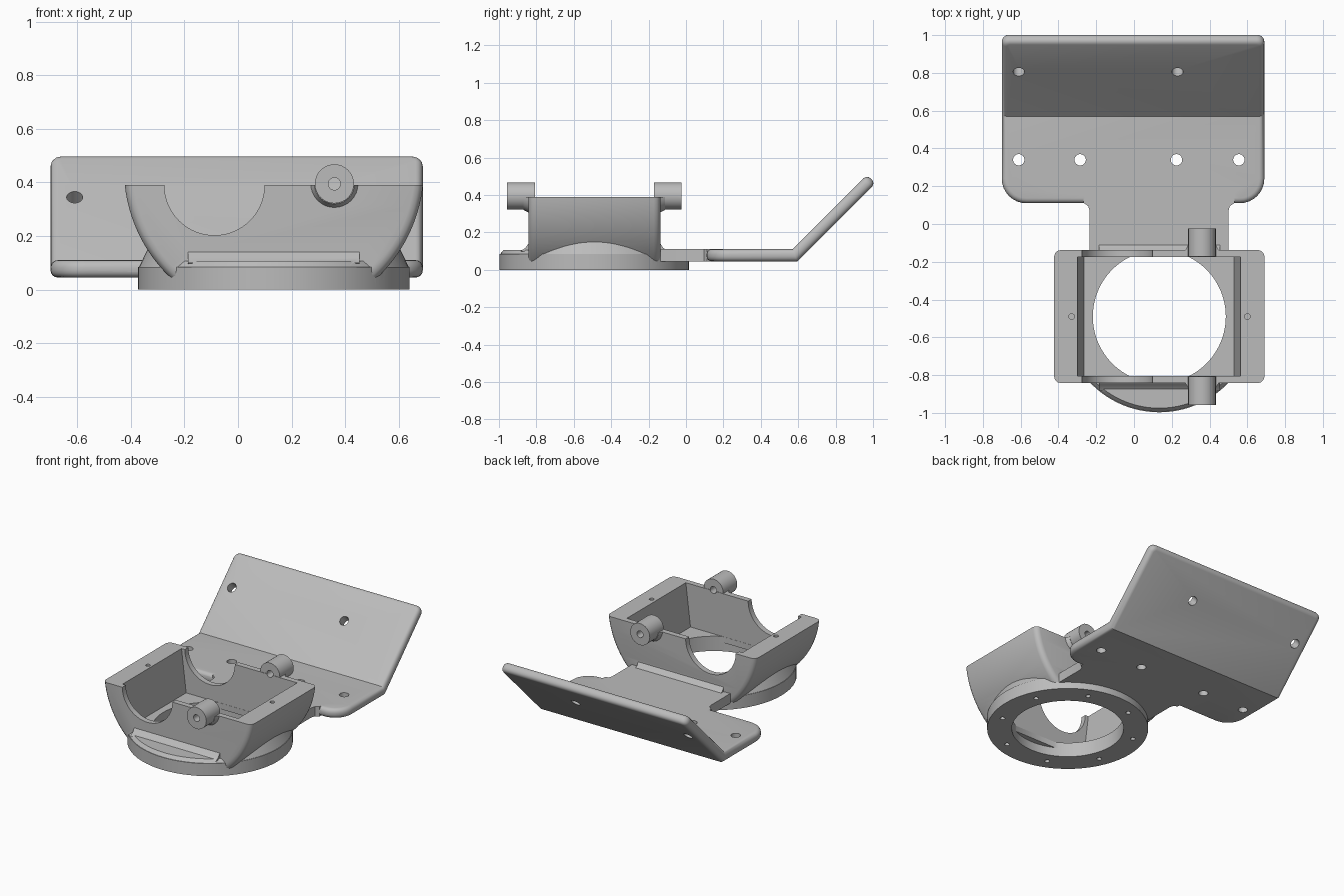
import bpy, bmesh, math
from mathutils import Vector, Matrix

if "Cube" in bpy.data.objects:
    bpy.data.objects.remove(bpy.data.objects["Cube"])

CX, CY = 0.134, -0.49      # centre of the round base
RIM = 0.39                 # top of the cradle
HALF = 0.3525              # half length of the cradle

grey = bpy.data.materials.new("plain_grey")
grey.use_nodes = True
grey.diffuse_color = (0.5, 0.5, 0.5, 1)
grey.node_tree.nodes["Principled BSDF"].inputs["Base Color"].default_value = (0.5, 0.5, 0.5, 1)


def finish(name, bm):
    bmesh.ops.recalc_face_normals(bm, faces=bm.faces)
    mesh = bpy.data.meshes.new(name)
    bm.to_mesh(mesh)
    bm.free()
    mesh.materials.append(grey)
    obj = bpy.data.objects.new(name, mesh)
    bpy.context.collection.objects.link(obj)
    return obj


def prism_bm(pts, axis, lo, hi):
    """Extrude a 2D outline along an axis."""
    place = {"x": lambda a, b, t: (t, a, b),
             "y": lambda a, b, t: (a, t, b),
             "z": lambda a, b, t: (a, b, t)}[axis]
    bm = bmesh.new()
    ends = [[bm.verts.new(place(a, b, t)) for a, b in pts] for t in (lo, hi)]
    for ring in ends:
        bm.faces.new(ring)
    for i in range(len(pts)):
        j = (i + 1) % len(pts)
        bm.faces.new((ends[0][i], ends[0][j], ends[1][j], ends[1][i]))
    bmesh.ops.recalc_face_normals(bm, faces=bm.faces)
    return bm


def prism(name, pts, axis, lo, hi):
    return finish(name, prism_bm(pts, axis, lo, hi))


def box(name, x0, x1, y0, y1, z0, z1):
    return prism(name, [(x0, y0), (x1, y0), (x1, y1), (x0, y1)], "z", z0, z1)


def rod(name, a, b, r1, r2=None, sides=32):
    a, b = Vector(a), Vector(b)
    d = b - a
    m = Matrix.Translation((a + b) / 2) @ d.to_track_quat("Z", "Y").to_matrix().to_4x4()
    bm = bmesh.new()
    bmesh.ops.create_cone(bm, cap_ends=True, segments=sides, radius1=r1,
                          radius2=r1 if r2 is None else r2, depth=d.length, matrix=m)
    return finish(name, bm)


def combine(obj, other, op):
    """Apply a boolean and discard the second object."""
    other.hide_render = True
    mod = obj.modifiers.new("bool", "BOOLEAN")
    mod.operation, mod.solver, mod.object = op, "EXACT", other
    bpy.context.view_layer.objects.active = obj
    bpy.ops.object.modifier_apply(modifier=mod.name)
    bpy.data.objects.remove(other)


def smooth(obj):
    bpy.ops.object.select_all(action="DESELECT")
    obj.select_set(True)
    bpy.context.view_layer.objects.active = obj
    bpy.ops.object.shade_smooth_by_angle(angle=math.radians(32))


# Cradle: trough with a round underside and softened end edges
R, AZ, N = 0.56, 0.45, 18
a0, a1 = math.asin((RIM - AZ) / R), math.asin((0.03 - AZ) / R)
arc = [(R * math.cos(a0 + (a1 - a0) * i / N), AZ + R * math.sin(a0 + (a1 - a0) * i / N))
       for i in range(N + 1)]
outline = [(CX + x, z) for x, z in arc] + [(CX - x, z) for x, z in reversed(arc)]
bm = prism_bm(outline, "y", CY - HALF, CY + HALF)
edges = [e for e in bm.edges
         if abs(e.verts[0].co.y - e.verts[1].co.y) < 0.01
         and abs(e.verts[0].co.z - e.verts[1].co.z) > 1e-4]
bmesh.ops.bevel(bm, geom=edges, offset=0.035, segments=3, profile=0.5, affect="EDGES")
cradle = finish("cradle", bm)

# Round base with a softened upper edge
base = rod("round_base", (CX, CY, 0), (CX, CY, 0.085), 0.507, sides=96)
combine(base, rod("base_lip", (CX, CY, 0.08), (CX, CY, 0.107), 0.507, 0.485, 96), "UNION")
combine(cradle, base, "UNION")

# Sloped blend where the trough sides meet the base
blend = rod("side_blend", (CX, CY, 0.08), (CX, CY, 0.17), 0.506, 0.462, 96)
combine(blend, box("blend_limit", -1, 1, CY - 0.34, CY + 0.34, 0, 1), "INTERSECT")
combine(cradle, blend, "UNION")

# Fillets along the foot of both end walls
foot = [(-0.34, 0.09), (-0.34, 0.15), (-0.355, 0.138), (-0.368, 0.118), (-0.395, 0.1)]
for s in (1, -1):
    combine(cradle, prism("foot_fillet", [(CY + s * y, z) for y, z in foot], "x",
                          CX - 0.32, CX + 0.32), "UNION")

# Screw bosses with half-round pads on both end walls
BX, BZ = 0.36, 0.395
for s in (1, -1):
    pad = rod("boss_pad", (BX, CY + s * 0.33, BZ), (BX, CY + s * 0.378, BZ), 0.1, 0.075)
    combine(pad, box("pad_trim", 0, 1, -2, 1, RIM, 1), "DIFFERENCE")
    combine(cradle, pad, "UNION")
    combine(cradle, rod("boss", (BX, CY + s * 0.318, BZ), (BX, CY + s * 0.467, BZ), 0.073), "UNION")

# Pocket with sloping sides, and the opening through the base
pocket = [(-0.265, 0.1), (0.53, 0.1), (0.565, RIM), (0.565, 0.6), (-0.3, 0.6), (-0.3, RIM)]
combine(cradle, prism("pocket", pocket, "y", CY - 0.315, CY + 0.315), "DIFFERENCE")
# the inner ends of the bosses stay inside the walls
opening = rod("opening", (CX, CY, -0.1), (CX, CY, 0.3), 0.352, sides=96)
combine(opening, box("opening_limit", -1, 1, CY - 0.314, CY + 0.314, -1, 1), "INTERSECT")
combine(cradle, opening, "DIFFERENCE")
combine(cradle, rod("lower_opening", (CX, CY, -0.1), (CX, CY, 0.06), 0.352, sides=96), "DIFFERENCE")

# Half-round notch across both end walls, and the boss bore
combine(cradle, rod("notch", (-0.088, -1.2, RIM), (-0.088, 0.3, RIM), 0.187, sides=64), "DIFFERENCE")
combine(cradle, rod("bore", (BX, -1.2, BZ), (BX, 0.3, BZ), 0.023, sides=20), "DIFFERENCE")

# Small holes in the rims and under the base
for x in (-0.33, 0.6):
    combine(cradle, rod("rim_hole", (x, CY, 0.25), (x, CY, 0.5), 0.015, sides=16), "DIFFERENCE")
for i in range(8):
    a = math.tau * (i + 0.5) / 8
    x, y = CX + 0.43 * math.cos(a), CY + 0.43 * math.sin(a)
    combine(cradle, rod("base_hole", (x, y, -0.1), (x, y, 0.05), 0.016, sides=16), "DIFFERENCE")
smooth(cradle)

# Bent mounting plate with rounded corners and edges
side = [(0.11, 0.045), (0.595, 0.045), (1.013, 0.463), (0.968, 0.508), (0.57, 0.11), (0.11, 0.11)]
bm = prism_bm(side, "x", -0.7, 0.69)


def corner_edges(test):
    return [e for e in bm.edges
            if abs(e.verts[0].co.x - e.verts[1].co.x) < 1e-4
            and all(test(v.co) for v in e.verts)]


bmesh.ops.bevel(bm, geom=corner_edges(lambda c: c.y < 0.12), offset=0.13,
                segments=8, profile=0.5, affect="EDGES")
bmesh.ops.bevel(bm, geom=corner_edges(lambda c: c.y > 0.9), offset=0.04,
                segments=5, profile=0.5, affect="EDGES")
sharp = [e for e in bm.edges if e.calc_face_angle(0) > 0.9]
bmesh.ops.bevel(bm, geom=sharp, offset=0.027, segments=4, profile=0.5, affect="EDGES")
plate = finish("mounting_plate", bm)

# Neck joining the plate to the cradle, flared at the plate
flare = [(0.3675, -0.137), (0.3675, 0.07), (0.375, 0.095), (0.4, 0.112), (0.4, 0.17)]
neck = [(0.1325 + x, y) for x, y in flare] + [(0.1325 - x, y) for x, y in reversed(flare)]
combine(plate, prism("neck", neck, "z", 0.045, 0.11), "UNION")

# Screw holes in the flat and the sloped halves
for x in (-0.61, -0.285, 0.225, 0.555):
    combine(plate, rod("flat_hole", (x, 0.34, -0.1), (x, 0.34, 0.3), 0.03, sides=24), "DIFFERENCE")
for x in (-0.61, 0.23):
    combine(plate, rod("slope_hole", (x, 0.9, 0.25), (x, 0.7, 0.45), 0.03, sides=24), "DIFFERENCE")
smooth(plate)
